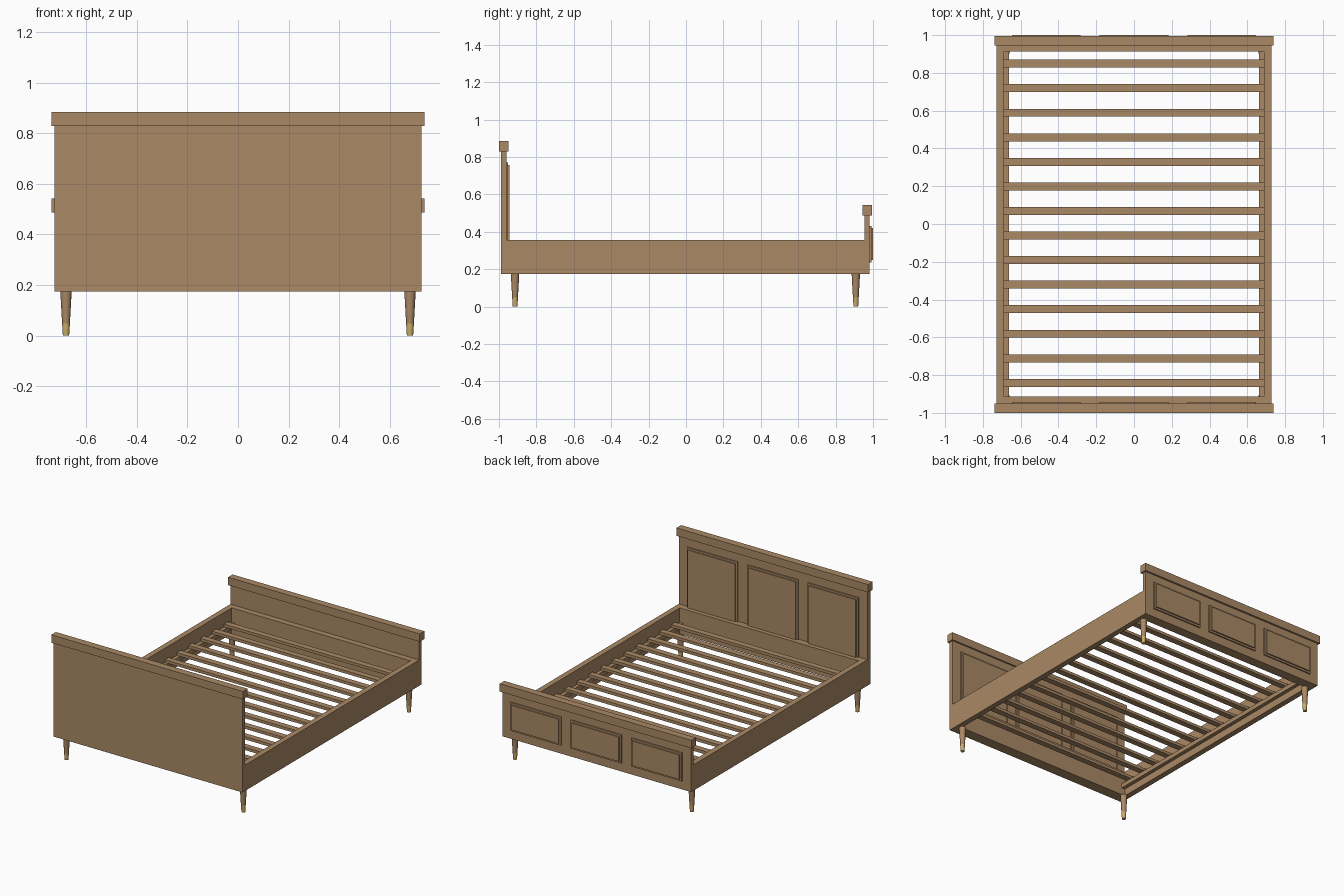
import bpy, bmesh
from mathutils import Matrix, Vector

if "Cube" in bpy.data.objects:
    bpy.data.objects.remove(bpy.data.objects["Cube"])


def material(name, color):
    m = bpy.data.materials.new(name)
    m.diffuse_color = color
    m.use_nodes = True
    m.node_tree.nodes["Principled BSDF"].inputs["Base Color"].default_value = m.diffuse_color
    return m


WOOD = material("wood", (0.40, 0.25, 0.13, 1))
BRASS = material("brass", (0.60, 0.42, 0.13, 1))


def finish(name, bm, mat):
    bmesh.ops.recalc_face_normals(bm, faces=bm.faces)
    me = bpy.data.meshes.new(name)
    bm.to_mesh(me)
    bm.free()
    me.materials.append(mat)
    ob = bpy.data.objects.new(name, me)
    bpy.context.collection.objects.link(ob)
    return ob


def box(name, x, y, z):
    """Box from (min, max) pairs on each axis."""
    bm = bmesh.new()
    lo, hi = Vector((x[0], y[0], z[0])), Vector((x[1], y[1], z[1]))
    bmesh.ops.create_cube(bm, size=1, matrix=Matrix.Translation((lo + hi) / 2)
                          @ Matrix.Diagonal((*(hi - lo), 1)))
    return finish(name, bm, WOOD)


def cone(name, x, y, z0, z1, r0, r1, mat):
    bm = bmesh.new()
    bmesh.ops.create_cone(bm, cap_ends=True, segments=24, radius1=r0, radius2=r1,
                          depth=z1 - z0, matrix=Matrix.Translation((x, y, (z0 + z1) / 2)))
    for f in bm.faces:
        f.smooth = len(f.verts) == 4
    return finish(name, bm, mat)


W, CAP = 0.727, 0.738     # half widths of boards and caps
BASE, RAIL = 0.175, 0.355  # bottom and top of the side rails


def end_board(name, y, cap_y, top, panel_z, lip_y, face_y):
    """Board with a cap and three stepped raised panels."""
    box(name, (-W, W), y, (BASE, top))
    box(name + "_cap", (-CAP, CAP), cap_y, (top, top + 0.055))
    back = sum(y) / 2
    for cx in (-0.465, 0, 0.465):
        for part, depth, inset in (("lip", lip_y, 0), ("panel", face_y, 0.013)):
            h = 0.195 - inset
            box(f"{name}_{part}", (cx - h, cx + h), sorted((back, depth)),
                (panel_z[0] + inset, panel_z[1] - inset))


end_board("headboard", (-0.989, -0.96), (-1.0, -0.949), 0.83, (0.235, 0.77), -0.951, -0.943)
end_board("footboard", (0.955, 0.982), (0.945, 0.995), 0.488, (0.235, 0.432), 0.991, 1.0)

# Frame rails and slat ledges
for s in (-1, 1):
    box("side_rail", sorted((s * 0.688, s * W)), (-0.96, 0.955), (BASE, RAIL))
    box("slat_ledge", sorted((s * 0.662, s * 0.688)), (-0.913, 0.913), (0.225, 0.255))
box("head_rail", (-0.688, 0.688), (-0.96, -0.913), (BASE, RAIL))
box("foot_rail", (-0.688, 0.688), (0.913, 0.955), (BASE, RAIL))

# Slats
for i in range(14):
    y = -0.841 + i * 0.13
    box("slat", (-0.688, 0.688), (y - 0.021, y + 0.021), (0.255, 0.275))

# Tapered legs with brass tips
for x in (-0.681, 0.681):
    for y in (-0.914, 0.908):
        cone("leg", x, y, 0.048, BASE, 0.0155, 0.0225, WOOD)
        cone("leg_tip", x, y, 0, 0.048, 0.0125, 0.0155, BRASS)
